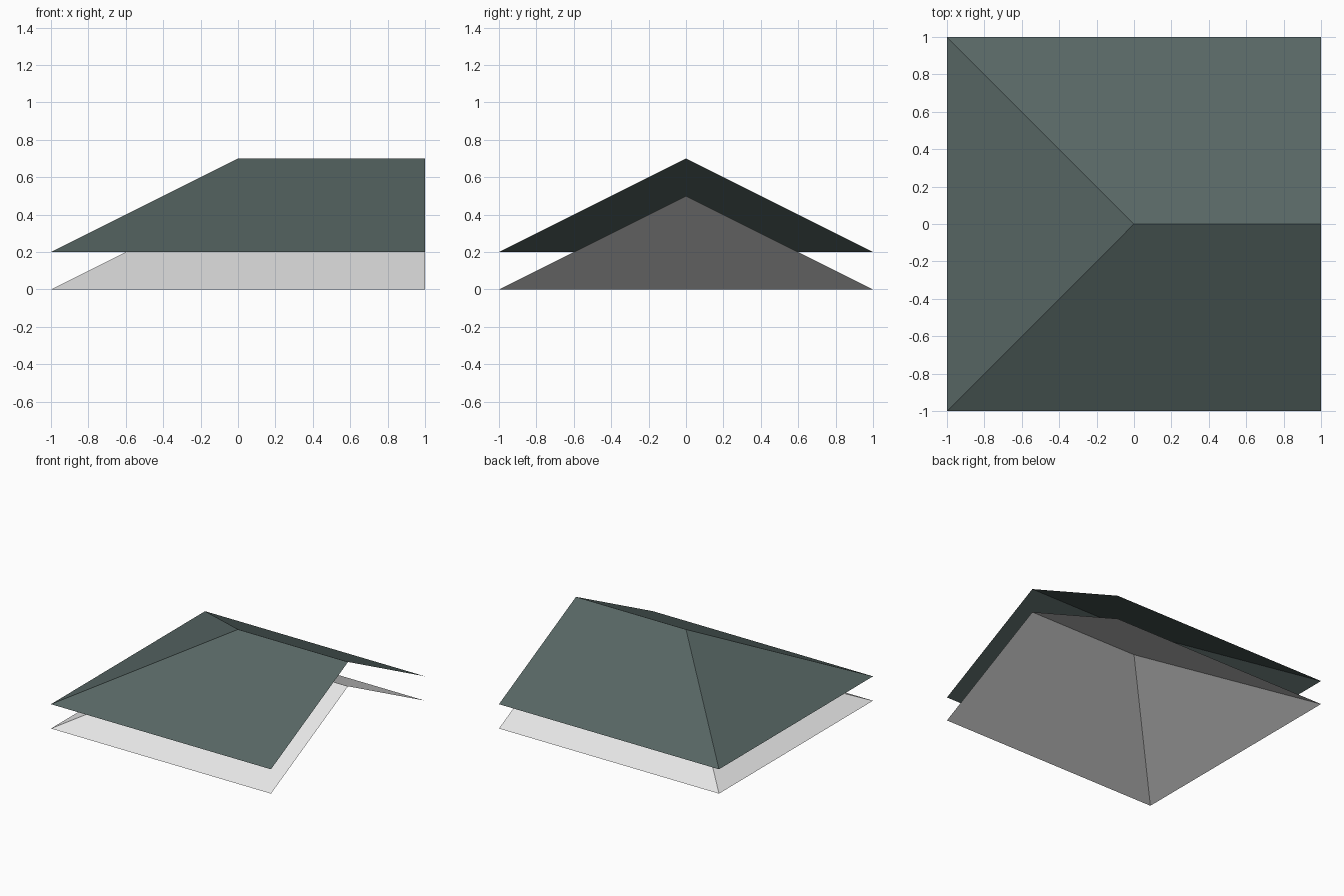
import bpy

if "Cube" in bpy.data.objects:
    bpy.data.objects.remove(bpy.data.objects["Cube"])


def material(name, rgb):
    m = bpy.data.materials.new(name)
    m.diffuse_color = (*rgb, 1)
    m.use_nodes = True
    m.node_tree.nodes["Principled BSDF"].inputs["Base Color"].default_value = m.diffuse_color
    return m


def roof_sheet(name, z, mat):
    """Thin roof sheet: hipped at -x, open gable at +x."""
    verts = [(-1, -1, z), (1, -1, z), (1, 1, z), (-1, 1, z),
             (0, 0, z + 0.5), (1, 0, z + 0.5)]
    faces = [(0, 1, 5, 4),   # front slope
             (2, 3, 4, 5),   # back slope
             (3, 0, 4)]      # hip end
    mesh = bpy.data.meshes.new(name)
    mesh.from_pydata(verts, [], faces)
    mesh.materials.append(mat)
    mesh.update()
    obj = bpy.data.objects.new(name, mesh)
    bpy.context.collection.objects.link(obj)
    return obj


# Pale ceiling lining below, dark slate covering above
roof_sheet("ceiling_lining", 0.0, material("pale grey", (0.8, 0.8, 0.8)))
roof_sheet("roof_covering", 0.2, material("slate green", (0.095, 0.133, 0.127)))
